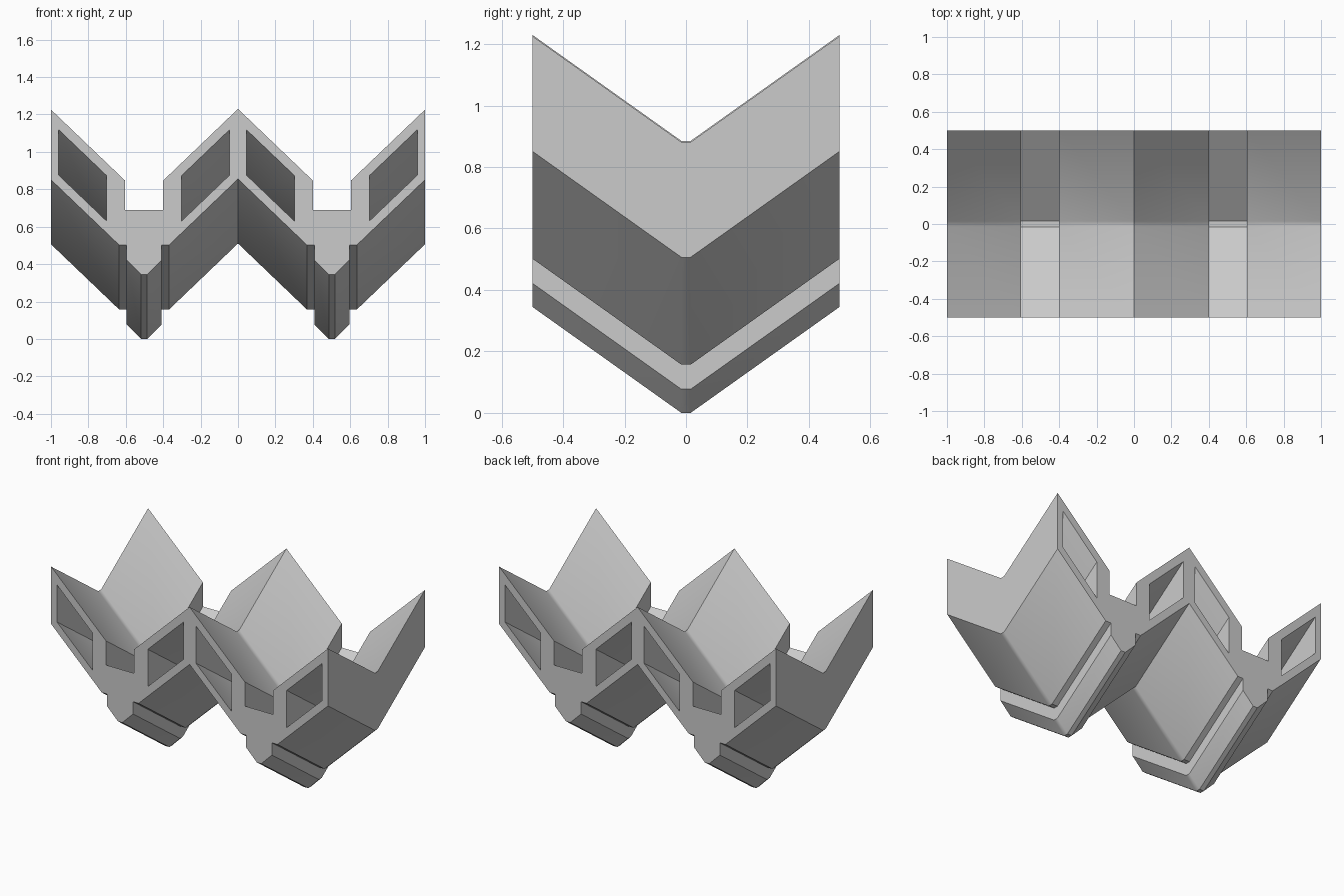
import bpy
import bmesh

if "Cube" in bpy.data.objects:
    bpy.data.objects.remove(bpy.data.objects["Cube"], do_unlink=True)

PITCH = 0.957      # rise of the zigzag arms
CENTRE = 0.502     # distance of each valley from the middle
BEND = 0.015       # half width of the flat strip at the bend
RISE = 0.345 / (0.5 - BEND)

grey = bpy.data.materials.new("plain grey")
grey.use_nodes = True
grey.diffuse_color = (0.6, 0.6, 0.6, 1)
grey.node_tree.nodes["Principled BSDF"].inputs["Base Color"].default_value = (0.6, 0.6, 0.6, 1)


def sweep(name, outline, half_depth):
    """Sweep an x-z outline along y, down to the bend and up again."""
    bm = bmesh.new()
    rings = []
    for y in (-half_depth, -BEND, BEND, half_depth):
        lift = RISE * (abs(y) - BEND)
        rings.append([bm.verts.new((x, y, z + lift)) for x, z in outline])
    n = len(outline)
    for a, b in zip(rings, rings[1:]):
        for i in range(n):
            j = (i + 1) % n
            bm.faces.new((a[i], a[j], b[j], b[i]))
    bm.faces.new(rings[0])
    bm.faces.new(rings[-1])
    bmesh.ops.recalc_face_normals(bm, faces=bm.faces)
    mesh = bpy.data.meshes.new(name)
    bm.to_mesh(mesh)
    bm.free()
    mesh.materials.append(grey)
    obj = bpy.data.objects.new(name, mesh)
    bpy.context.collection.objects.link(obj)
    return obj


# Half valley profiles, measured outward from each valley centre
foot = [(0.016, 0.0), (0.093, 0.077), (0.093, 0.157), (0.133, 0.157)]
notch = [(0.102, 0.345), (0.102, 0.502)]


def edge_line(half, left_end, right_end):
    """Mirror a half profile about one valley and run its arms to both ends."""
    d0, z0 = half[-1]
    def side(centre, sign, end):
        reach = abs(end - centre)
        return [(centre + sign * d, z) for d, z in half] + [(end, z0 + (reach - d0) * PITCH)]
    centre = CENTRE if right_end > 0 else -CENTRE
    return side(centre, -1, left_end)[::-1] + side(centre, 1, right_end)


def zigzag(half):
    return edge_line(half, -1, 0)[:-1] + edge_line(half, 0, 1)


# Zigzag body
body = sweep("zigzag_body", zigzag(foot) + zigzag(notch)[::-1], 0.5)

# Slanted channels through the four arms
channel = [(0.2, 0.285), (0.2, 0.528), (0.457, 0.774), (0.457, 0.531)]
for centre in (-CENTRE, CENTRE):
    for sign in (-1, 1):
        cutter = sweep("channel_cutter", [(centre + sign * d, z) for d, z in channel], 0.55)
        cutter.hide_render = True
        cut = body.modifiers.new("channel", "BOOLEAN")
        cut.operation = "DIFFERENCE"
        cut.solver = "EXACT"
        cut.object = cutter
        bpy.ops.object.select_all(action="DESELECT")
        body.select_set(True)
        bpy.context.view_layer.objects.active = body
        bpy.ops.object.modifier_apply(modifier=cut.name)
        bpy.data.objects.remove(cutter, do_unlink=True)

# Soft shading over the shallow bends only
bpy.ops.object.shade_smooth_by_angle(angle=0.5236)
